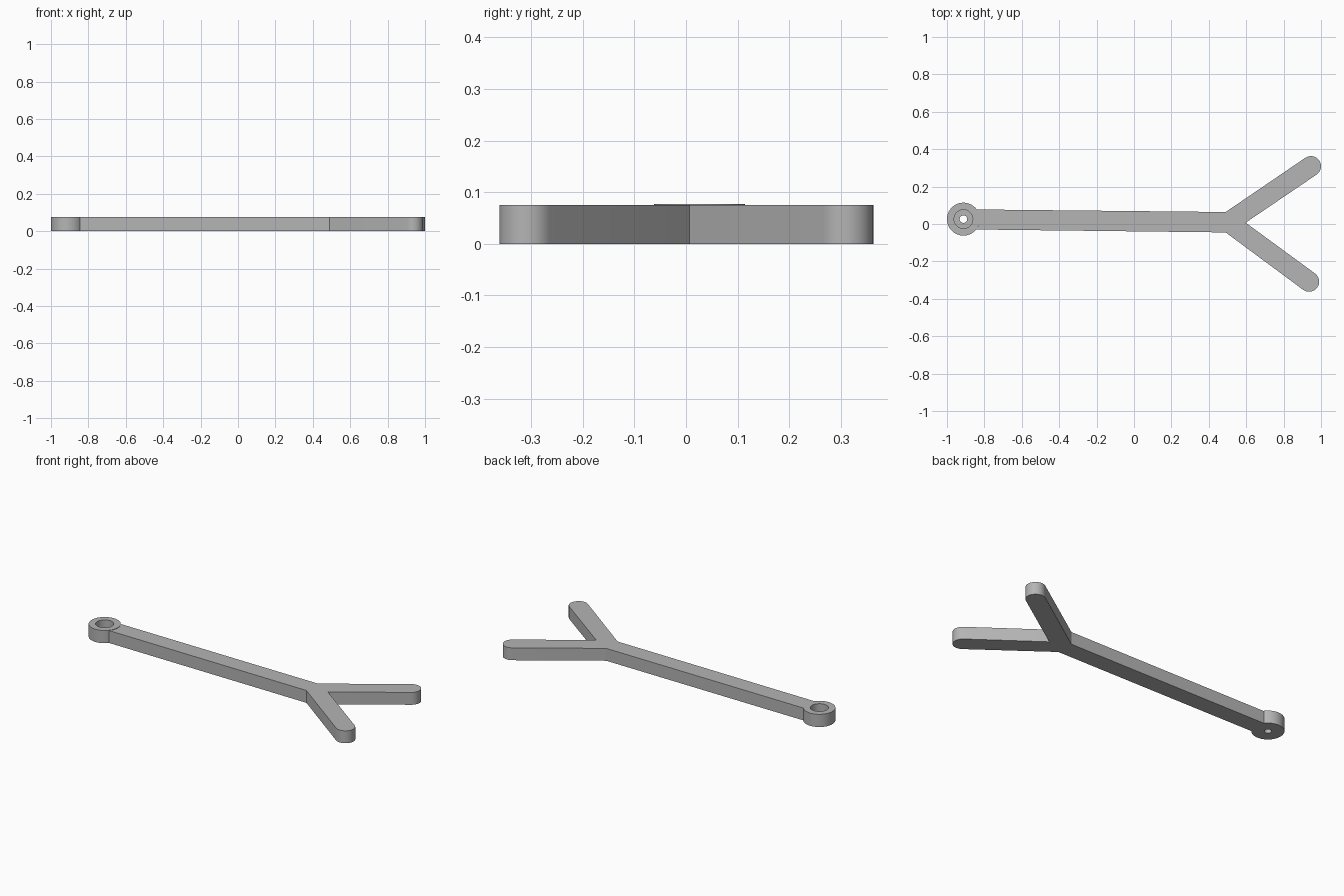
import bpy
import bmesh
from math import atan2, cos, sin, pi, radians
from mathutils import Vector

cube = bpy.data.objects.get("Cube")
if cube:
    bpy.data.objects.remove(cube)

# Single grey finish
grey = bpy.data.materials.new("plain grey")
grey.use_nodes = True
colour = (0.46, 0.46, 0.46, 1)
grey.diffuse_color = colour
grey.node_tree.nodes["Principled BSDF"].inputs["Base Color"].default_value = colour

HEIGHT = 0.075
HUB = Vector((-0.912, 0.026))
HUB_R = 0.088
TIP_R = 0.054


def arc(centre, radius, start, end, steps):
    """Points along an arc, angles in radians."""
    angles = [start + (end - start) * i / steps for i in range(steps + 1)]
    return [centre + radius * Vector((cos(a), sin(a))) for a in angles]


def finish(name, bm):
    bmesh.ops.recalc_face_normals(bm, faces=bm.faces)
    mesh = bpy.data.meshes.new(name)
    bm.to_mesh(mesh)
    bm.free()
    obj = bpy.data.objects.new(name, mesh)
    bpy.context.collection.objects.link(obj)
    mesh.materials.append(grey)
    bpy.ops.object.select_all(action="DESELECT")
    obj.select_set(True)
    bpy.context.view_layer.objects.active = obj
    bpy.ops.object.shade_smooth_by_angle(angle=radians(30))
    return obj


def prong_end(shoulder, tip, steps=16):
    """Half-round tip, counter-clockwise, square to the prong."""
    heading = atan2(*(reversed(tip - shoulder)))
    return arc(tip, TIP_R, heading - pi / 2, heading + pi / 2, steps)


# Forked arm: one outline, counter-clockwise, extruded upward
fork = Vector((0.521, 0.019))
fork_low = Vector((0.521, 0.0))
outline = [Vector((0.49, -0.045))]
outline += prong_end(fork_low, Vector((0.936, -0.308)))
outline += [Vector((0.597, 0.007))]
outline += prong_end(fork, Vector((0.946, 0.309)))
outline += [Vector((0.49, 0.064))]
outline += arc(HUB, HUB_R, radians(36), radians(-39), 16)

bm = bmesh.new()
base = bm.faces.new([bm.verts.new((p.x, p.y, 0)) for p in outline])
raised = bmesh.ops.extrude_face_region(bm, geom=[base], use_keep_orig=True)
top = [v for v in raised["geom"] if isinstance(v, bmesh.types.BMVert)]
bmesh.ops.translate(bm, verts=top, vec=(0, 0, HEIGHT))
finish("forked_arm", bm)

# Pivot hub: lathed ring with a counterbore and a small through hole
profile = [(0.02, 0), (HUB_R, 0), (HUB_R, 0.077), (0.05, 0.077), (0.05, 0.025), (0.02, 0.025)]
SEGMENTS = 64
bm = bmesh.new()
rings = []
for radius, z in profile:
    points = arc(HUB, radius, 0, 2 * pi, SEGMENTS)[:-1]
    rings.append([bm.verts.new((p.x, p.y, z)) for p in points])
for i, ring in enumerate(rings):
    after = rings[(i + 1) % len(rings)]
    for j in range(SEGMENTS):
        k = (j + 1) % SEGMENTS
        bm.faces.new((ring[j], ring[k], after[k], after[j]))
finish("pivot_hub", bm)
